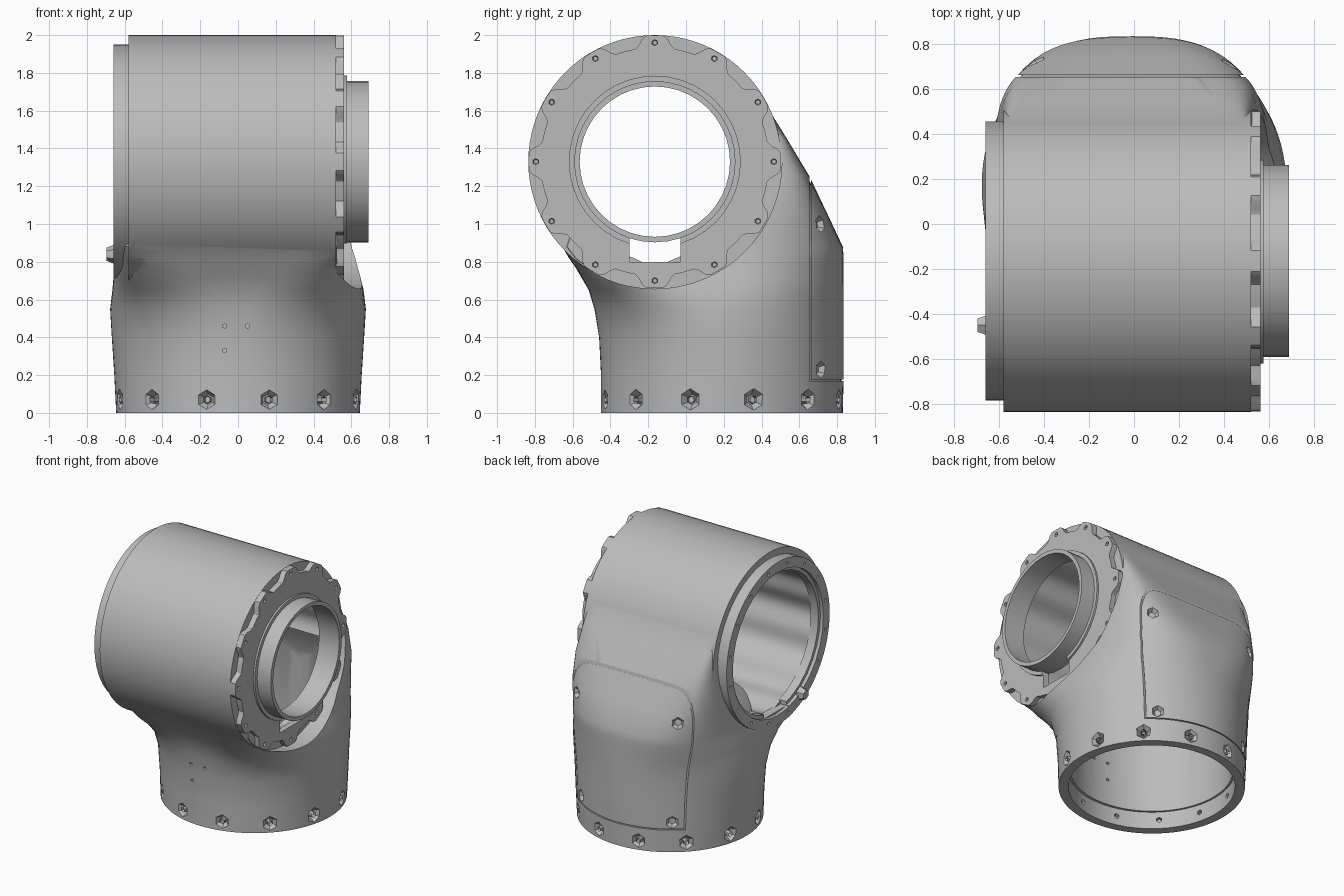
import bpy, bmesh, math
from mathutils import Vector, Matrix

cube = bpy.data.objects.get("Cube")
if cube:
    bpy.data.objects.remove(cube, do_unlink=True)

CY, CZ = -0.165, 1.33          # axis of the horizontal barrel
BASE_Y = 0.19                  # axis of the vertical collar

grey = bpy.data.materials.new("plain_grey")
grey.use_nodes = True
grey.diffuse_color = (0.5, 0.5, 0.5, 1)
grey.node_tree.nodes["Principled BSDF"].inputs["Base Color"].default_value = (0.5, 0.5, 0.5, 1)


def make(name, bm):
    bmesh.ops.recalc_face_normals(bm, faces=bm.faces)
    mesh = bpy.data.meshes.new(name)
    bm.to_mesh(mesh)
    bm.free()
    mesh.materials.append(grey)
    ob = bpy.data.objects.new(name, mesh)
    bpy.context.collection.objects.link(ob)
    return ob


def skin(name, loops):
    """Closed solid through a list of equal-length loops."""
    bm = bmesh.new()
    rings = [[bm.verts.new(p) for p in loop] for loop in loops]
    n = len(rings[0])
    for a, b in zip(rings, rings[1:]):
        for i in range(n):
            j = (i + 1) % n
            bm.faces.new((a[i], a[j], b[j], b[i]))
    bm.faces.new(rings[0])
    bm.faces.new(rings[-1])
    return make(name, bm)


def barrel(name, x0, x1, radius, n=64):
    """Prism along x round the barrel axis; radius may depend on angle."""
    rad = radius if callable(radius) else lambda a: radius
    angles = [2 * math.pi * i / n for i in range(n)]
    return skin(name, [[(x, CY + rad(a) * math.cos(a), CZ + rad(a) * math.sin(a))
                        for a in angles] for x in (x0, x1)])


def pipe(name, z0, z1, r, n=64):
    """Upright cylinder round the collar axis."""
    angles = [2 * math.pi * i / n for i in range(n)]
    return skin(name, [[(r * math.cos(a), BASE_Y + r * math.sin(a), z) for a in angles]
                       for z in (z0, z1)])


def box(name, lo, hi):
    bm = bmesh.new()
    lo, hi = Vector(lo), Vector(hi)
    mat = Matrix.Translation((lo + hi) / 2) @ Matrix.Diagonal(hi - lo).to_4x4()
    bmesh.ops.create_cube(bm, size=1, matrix=mat)
    return make(name, bm)


def boolean(ob, tool, op="DIFFERENCE", keep=False):
    mod = ob.modifiers.new("bool", "BOOLEAN")
    mod.object, mod.operation, mod.solver = tool, op, "EXACT"
    mod.use_self = True
    bpy.context.view_layer.update()
    bpy.context.view_layer.objects.active = ob
    bpy.ops.object.modifier_apply(modifier=mod.name)
    if not keep:
        bpy.data.objects.remove(tool, do_unlink=True)


def spike(bm, pos, direction, r_in, r_out, depth, sides=6):
    """Tapered plug centred on pos, wide end along direction."""
    rot = Vector(direction).to_track_quat("Z", "Y").to_matrix().to_4x4()
    bmesh.ops.create_cone(bm, cap_ends=True, segments=sides, radius1=r_in, radius2=r_out,
                          depth=depth, matrix=Matrix.Translation(pos) @ rot)


# Lower shell sections: z, centre x, half width, front y, back y, front and back squareness
SECTIONS = [
    (0.0, 0.0, 0.645, -0.45, 0.83, 2, 2), (0.2, 0.0, 0.655, -0.45, 0.835, 2, 2),
    (0.4, 0.0, 0.668, -0.46, 0.835, 2, 2), (0.55, 0.0, 0.677, -0.485, 0.835, 2.2, 2.05),
    (0.65, 0.0, 0.665, -0.515, 0.835, 3, 2.2), (0.71, -0.005, 0.655, -0.55, 0.835, 4, 2.35),
    (0.77, -0.01, 0.645, -0.585, 0.835, 5, 2.5), (0.82, -0.01, 0.635, -0.62, 0.835, 7, 2.7),
    (0.88, -0.015, 0.625, -0.655, 0.83, 9, 2.9), (1.05, -0.015, 0.61, -0.6, 0.75, 9, 4.2),
    (1.25, -0.02, 0.58, -0.5, 0.655, 9, 7), (1.45, -0.03, 0.55, -0.3, 0.535, 9, 14),
    (1.62, -0.03, 0.54, -0.2, 0.43, 9, 20)]


def lower_shell(name, inset=0.0, n=96):
    loops = []
    for z, cx, w, front, back, p_front, p_back in SECTIONS:
        cy, h, loop = (front + back) / 2, (back - front) / 2 - inset, []
        for i in range(n):
            c, s = math.cos(2 * math.pi * i / n), math.sin(2 * math.pi * i / n)
            power = p_back if s > 0 else p_front
            loop.append((cx + (w - inset) * math.copysign(abs(c) ** (2 / power), c),
                         cy + h * math.copysign(abs(s) ** (2 / power), s), z))
        loops.append(loop)
    return skin(name, loops)


# Main housing: lower shell, cleared beside the end flanges, joined to the barrel
housing = lower_shell("housing")
boolean(housing, barrel("clear_right", 0.525, 0.9, 0.673))
boolean(housing, barrel("clear_left", -0.9, -0.587, 0.612))

# Seam round the rear access panel
for lo, hi in (((-1, 0.654, 0.17), (1, 0.662, 1.5)), ((-1, 0.654, 0.17), (1, 1, 0.178))):
    seam = box("seam", lo, hi)
    boolean(seam, lower_shell("seam_core", 0.012))
    boolean(housing, seam)

boolean(housing, barrel("barrel_body", -0.58, 0.52, 0.67, 80), "UNION")


# Lobed bore
def lobes(a):
    return 0.535 + 0.015 * math.cos(12 * a)


boolean(housing, barrel("bore", -0.8, 0.8, lobes, 120))

# Upright hollow opening into the bore, with a stepped rim at the foot
hollow = pipe("hollow", 0.05, 1.25, 0.56)
boolean(hollow, lower_shell("hollow_limit", 0.085), "INTERSECT")
boolean(hollow, barrel("right_wall", 0.455, 0.9, 0.75))
boolean(hollow, barrel("left_wall", -0.9, -0.52, 0.72))
boolean(housing, hollow)
boolean(housing, pipe("foot_rim", -0.1, 0.13, 0.575))

# Countersunk holes round the collar, panel bolt pockets, front pin holes
bm = bmesh.new()
for k in range(12):
    a = math.radians(15 + 30 * k)
    d = Vector((math.cos(a), math.sin(a), 0))
    at = Vector((0, BASE_Y, 0.07))
    spike(bm, at + d * 0.64, d, 0.028, 0.075, 0.07)
    spike(bm, at + d * 0.6, d, 0.02, 0.02, 0.2)
for side in (-1, 1):
    for x, z in ((0.385, 0.23), (0.43, 1.0)):
        d = Vector((side * 0.62, 0.78, 0))
        aim = Vector((side * x, 0.715, z))
        hit, spot, normal, _ = housing.ray_cast(aim + d * 0.6, -d)
        spike(bm, spot if hit else aim, normal if hit else d, 0.025, 0.065, 0.06)
for x, z in ((-0.07, 0.46), (0.05, 0.46), (-0.07, 0.33)):
    spike(bm, (x, -0.45, z), (0, -1, 0), 0.012, 0.012, 0.3)
boolean(housing, make("hole_cutters", bm))


# Scalloped flange on the tube end
def scallops(a):
    off = abs(math.degrees(a) % 30 - 15)
    return 0.605 if off < 6 else 0.605 + 0.063 * min(1, (off - 6) / 4)


right_flange = barrel("right_flange", 0.515, 0.562, scallops, 180)
boolean(right_flange, barrel("flange_hole", 0.4, 0.7, 0.405))
bm = bmesh.new()
for k in range(12):
    a = math.radians(30 * k)
    spike(bm, (0.56, CY + 0.63 * math.cos(a), CZ + 0.63 * math.sin(a)), (1, 0, 0), 0.012, 0.02, 0.04)
boolean(right_flange, make("flange_holes", bm))

# Plain flange on the open end, with a stepped mouth
left_flange = barrel("left_flange", -0.66, -0.57, 0.62)
boolean(left_flange, barrel("mouth", -0.8, -0.5, 0.52, 32))
boolean(left_flange, barrel("mouth_step", -0.8, -0.635, 0.545, 32))
bm = bmesh.new()
for k in range(16):
    a = math.radians(22.5 * k + 11)
    spike(bm, (-0.66, CY + 0.58 * math.cos(a), CZ + 0.58 * math.sin(a)), (-1, 0, 0), 0.012, 0.014, 0.04)
boolean(left_flange, make("mouth_holes", bm))

# Key slot through both flanges
slot = box("key_slot", (-0.9, -0.30, 0.80), (0.8, -0.03, 0.96))
boolean(right_flange, slot, keep=True)
boolean(left_flange, slot)

# Spigot tube and its collar
spigot = barrel("spigot_tube", 0.52, 0.69, 0.427, 40)
boolean(spigot, barrel("spigot_hole", 0.4, 0.8, 0.398, 40))
collar = barrel("spigot_collar", 0.55, 0.576, 0.455, 40)
boolean(collar, barrel("collar_hole", 0.4, 0.8, 0.42, 40))
boolean(collar, box("collar_slot", (0.4, -0.30, 0.7), (0.8, -0.03, 0.96)))

# Locating stud on the open-end flange
bm = bmesh.new()
spike(bm, (-0.67, -0.45, 0.84), (-1, 0, 0), 0.055, 0.035, 0.05)
stud = make("locating_stud", bm)

# Smooth shading with crisp edges
for ob in (housing, right_flange, left_flange, spigot, collar):
    bpy.ops.object.select_all(action="DESELECT")
    ob.select_set(True)
    bpy.context.view_layer.objects.active = ob
    bpy.ops.object.shade_smooth_by_angle(angle=math.radians(28))
